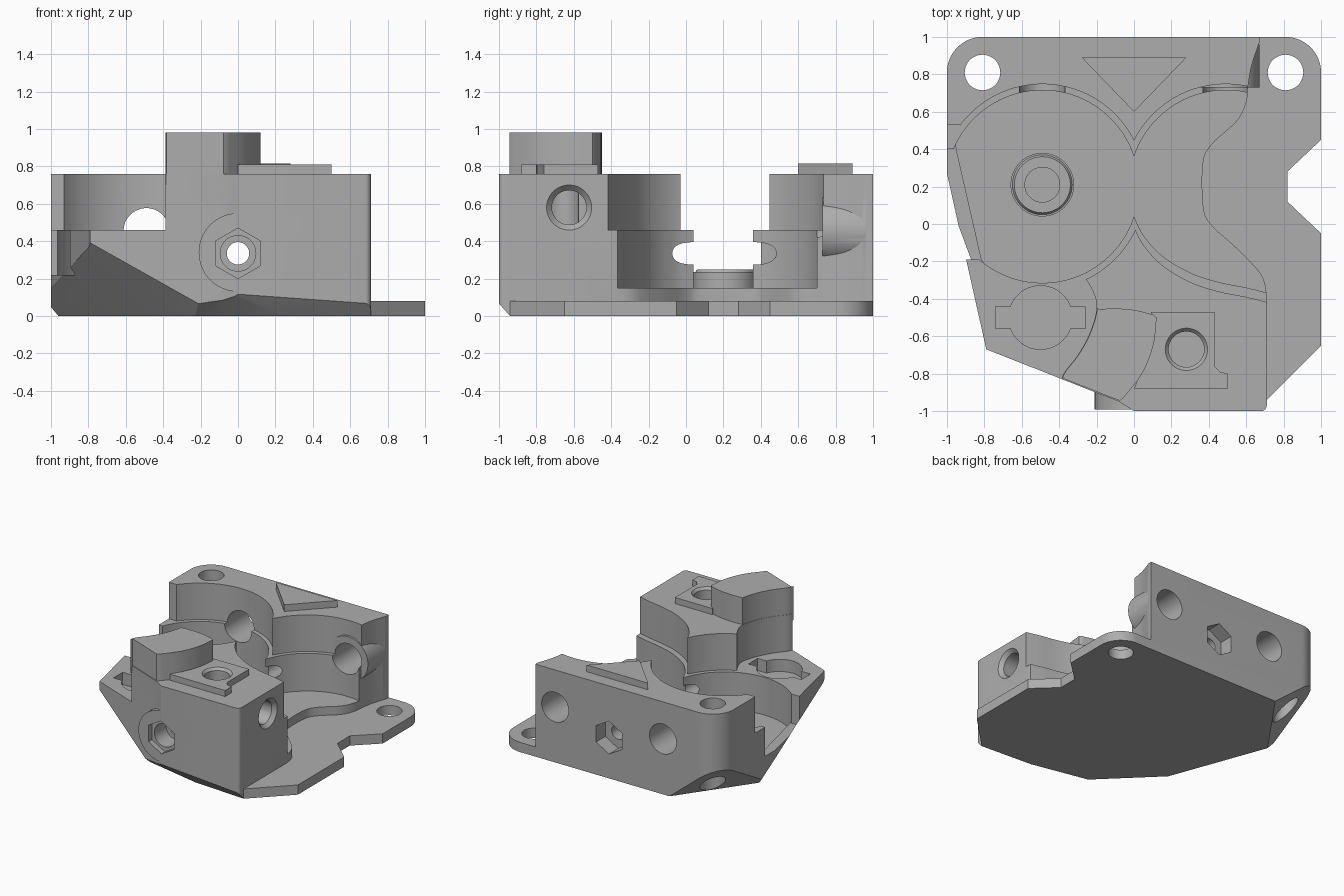
import bpy, bmesh, math
from mathutils import Vector, Matrix

old = bpy.data.objects.get("Cube")
if old:
    bpy.data.objects.remove(old, do_unlink=True)

grey = bpy.data.materials.new("plain grey")
grey.use_nodes = True
colour = (0.42, 0.42, 0.42, 1)
grey.diffuse_color = colour
grey.node_tree.nodes["Principled BSDF"].inputs["Base Color"].default_value = colour


def make(name, bm):
    bmesh.ops.recalc_face_normals(bm, faces=bm.faces)
    mesh = bpy.data.meshes.new(name)
    bm.to_mesh(mesh)
    bm.free()
    mesh.materials.append(grey)
    ob = bpy.data.objects.new(name, mesh)
    bpy.context.collection.objects.link(ob)
    return ob


def prism(name, pts, z0, z1):
    bm = bmesh.new()
    face = bm.faces.new([bm.verts.new((x, y, z0)) for x, y in pts])
    ext = bmesh.ops.extrude_face_region(bm, geom=[face])
    verts = [g for g in ext["geom"] if isinstance(g, bmesh.types.BMVert)]
    bmesh.ops.translate(bm, verts=verts, vec=(0, 0, z1 - z0))
    return make(name, bm)


def rod(name, start, end, r, sides=64, r2=None):
    a, b = Vector(start), Vector(end)
    bm = bmesh.new()
    rot = (b - a).to_track_quat("Z", "Y").to_matrix().to_4x4()
    bmesh.ops.create_cone(bm, cap_ends=True, segments=sides, radius1=r,
                          radius2=r if r2 is None else r2, depth=(b - a).length,
                          matrix=Matrix.Translation((a + b) / 2) @ rot)
    return make(name, bm)


def combine(target, tool, operation="DIFFERENCE", keep=False):
    tool.hide_render = True
    mod = target.modifiers.new("shape", "BOOLEAN")
    mod.operation, mod.object, mod.solver = operation, tool, "EXACT"
    bpy.context.view_layer.update()
    graph = bpy.context.evaluated_depsgraph_get()
    mesh = bpy.data.meshes.new_from_object(target.evaluated_get(graph))
    target.modifiers.clear()
    target.data = mesh
    if not keep:
        bpy.data.objects.remove(tool, do_unlink=True)


def arc(cx, cy, r, a0, a1, n=48):
    angles = [math.radians(a0 + (a1 - a0) * i / n) for i in range(n + 1)]
    return [(cx + r * math.cos(a), cy + r * math.sin(a)) for a in angles]


def smooth_path(pts, n=6):
    out = []
    for i in range(len(pts) - 1):
        p = [Vector(pts[max(0, min(len(pts) - 1, i + k))]) for k in (-1, 0, 1, 2)]
        for j in range(n):
            t = j / n
            v = 0.5 * (2 * p[1] + (p[2] - p[0]) * t
                       + (2 * p[0] - 5 * p[1] + 4 * p[2] - p[3]) * t ** 2
                       + (3 * p[1] - p[0] - 3 * p[2] + p[3]) * t ** 3)
            out.append(tuple(v))
    return out + [pts[-1]]


TOP = 1.3
BX, BY = 0.49, 0.2      # bore centres sit at x = +-BX

# stock with rounded back corners and a notched right edge
outline = arc(0.81, 0.81, 0.19, 0, 90, 16) + arc(-0.81, 0.81, 0.19, 90, 180, 16)
outline += [(-1, 0.27), (-0.79, -0.67), (-0.08, -0.95), (0, -1)]
outline += arc(0.68, -0.97, 0.03, -90, 0, 6)
outline += [(0.71, -0.94), (1, -0.65), (1, -0.05), (0.82, 0.12), (0.82, 0.28), (1, 0.45)]
housing = prism("housing", outline, 0, 0.76)

# thin plate on the right, bounded by the floor edge and the back wall end
floor_edge = smooth_path([(0.71, -0.38), (0.68, -0.27), (0.55, -0.13), (0.41, 0.0),
                          (0.37, 0.1), (0.37, 0.33), (0.42, 0.43), (0.55, 0.55),
                          (0.6, 0.65), (0.61, 0.74), (0.63, 0.85), (0.67, 0.97)])
combine(housing, prism("plate_cut", floor_edge + [(0.67, 1.2), (1.2, 1.2), (1.2, -1.2), (0.71, -1.2)],
                       0.08, TOP))


# twin-bore cavity, wider above the ledge
def right_bore(r, drop):
    front = smooth_path([(-0.03, 0.1), (0, 0.04 - drop), (0.05, -0.06 - drop),
                         (0.15, -0.17 - drop), (0.3, -0.26 - drop), (0.45, -0.31 - drop),
                         (0.6, -0.34 - drop), (0.72, -0.37 - drop)])
    front = [p for p in front[6:]]
    return arc(BX, BY, r, 180, 75) + [(0.9, 0.6), (0.9, -0.37 - drop)] + front[::-1]


def left_bore(r, clipped=False):
    pts = arc(-BX, BY, r, 0, 360, 96)[:-1]
    if not clipped:
        return pts
    out = []
    for x, y in pts:
        limit = -0.95 + (0.4 - y) * 0.228
        out.append((max(x, limit), y))
    return out


combine(housing, prism("left_floor_cut", left_bore(0.515, True), 0.15, 0.5))
combine(housing, prism("left_window_cut", left_bore(0.515), 0.22, TOP))
combine(housing, prism("right_floor_cut", right_bore(0.515, 0), 0.15, TOP))
combine(housing, prism("left_upper_cut", left_bore(0.548), 0.46, TOP))
combine(housing, prism("right_upper_cut", right_bore(0.548, 0.05), 0.46, TOP))
# opening in the left wall
combine(housing, prism("side_window_cut", [(-1.2, 0.4), (-0.95, 0.4), (-0.8, -0.19), (-1.2, -0.19)],
                       0.22, 0.6))

# lower front arm
step = smooth_path([(-0.28, -0.26), (-0.22, -0.36), (-0.2, -0.45), (-0.235, -0.58),
                    (-0.3, -0.7), (-0.37, -0.79), (-0.39, -0.84)])
combine(housing, prism("arm_cut", [(-1.2, 0.53), (-0.93, 0.53), (-0.9, 0.2), (-0.4, 0)] + step
                       + [(-0.39, -1.2), (-1.2, -1.2)], 0.46, TOP))

# tall curved tower
tower = step[12:] + [(-0.385, -0.825), (-0.08, -0.945)]
tower += smooth_path([(-0.06, -0.93), (0.04, -0.8), (0.1, -0.65), (0.118, -0.5)]) + [(0.1, -0.485)]
tower += smooth_path([(0.1, -0.485), (0, -0.46), (-0.1, -0.452), (-0.19, -0.455)])[1:]
tower = [(x + 0.003, y) for x, y in tower]
combine(housing, prism("tower", tower, 0.7, 0.98), "UNION")

# round collar on the front and barrel on the back wall end
combine(housing, rod("collar", (0, -0.7, 0.34), (0, -0.993, 0.34), 0.21), "UNION")
combine(housing, rod("barrel", (0.49, 0.73, 0.455), (0.49, 0.96, 0.455), 0.18), "UNION")

# sloped underside facets
facets = [((-0.55, 1), (-0.96, 0.42), 1.0), ((-0.96, 0.42), (-0.66, -0.385), 1.7),
          ((-0.66, -0.385), (-0.23, -0.81), 1.33), ((-0.23, -0.81), (0.25, -0.91), 0.8),
          ((0.25, -0.91), (0.71, -0.94), 1.1)]
for p, q, slope in facets:
    p, q = Vector((*p, 0)), Vector((*q, 0))
    along = (q - p).normalized()
    inward = Vector((slope * along.y, -slope * along.x, -1)).normalized()
    bm = bmesh.new()
    bmesh.ops.create_cube(bm, size=4, matrix=Matrix.Translation((p + q) / 2 + inward * 2)
                          @ inward.to_track_quat("Z", "Y").to_matrix().to_4x4())
    combine(housing, make("facet_cut", bm))

# back wall ports and corner mounting holes
for side in (-1, 1):
    combine(housing, rod("port_cut", (side * BX, 0.55, 0.455), (side * BX, 1.2, 0.455), 0.122))
    combine(housing, rod("mount_cut", (side * 0.81, 0.81, -0.2), (side * 0.81, 0.81, TOP), 0.095))

# central bolt bore with hexagonal pockets at both ends
combine(housing, rod("bolt_cut", (0, -1.2, 0.335), (0, 1.2, 0.335), 0.06))
combine(housing, rod("front_hex_cut", (0, -1.2, 0.335), (0, -0.95, 0.335), 0.135, 6))
combine(housing, rod("front_round_cut", (0, -1.2, 0.335), (0, -0.8, 0.335), 0.095))
combine(housing, rod("back_hex_cut", (0, 0.88, 0.335), (0, 1.2, 0.335), 0.135, 6))

# key-shaped recess on the arm
combine(housing, rod("recess_round_cut", (-0.5, -0.5, 0.36), (-0.5, -0.5, 0.6), 0.17))
combine(housing, prism("recess_bar_cut", [(-0.74, -0.56), (-0.26, -0.56), (-0.26, -0.44), (-0.74, -0.44)],
                       0.36, 0.6))

# raised pad with its vertical port, and the side port that meets it
pad = prism("raised_pad", [(0, -0.88), (0.5, -0.88), (0.5, -0.8), (0.46, -0.79), (0.43, -0.76),
                           (0.43, -0.47), (0.09, -0.47), (0.09, -0.66)], 0.75, 0.81)
for part in (housing, pad):
    combine(part, rod("top_port_cut", (0.28, -0.67, 0.45), (0.28, -0.67, TOP), 0.095))
combine(pad, rod("top_port_rim", (0.28, -0.67, 0.79), (0.28, -0.67, 0.82), 0.095, r2=0.122))
combine(housing, rod("side_port_cut", (0.28, -0.625, 0.58), (0.9, -0.625, 0.58), 0.092))
combine(housing, rod("side_port_rim", (0.68, -0.625, 0.58), (0.72, -0.625, 0.58), 0.092, r2=0.13))

# raised triangle on the back wall
triangle = prism("raised_triangle", [(-0.28, 0.89), (0, 0.6), (0.28, 0.89)], 0.75, 0.815)

# ring seat on the cavity floor, with a flared foot
seat = rod("ring_seat", (-BX, 0.21, 0.14), (-BX, 0.21, 0.235), 0.17)
combine(seat, rod("seat_top", (-BX, 0.21, 0.22), (-BX, 0.21, 0.25), 0.17, r2=0.15), "UNION")
combine(seat, rod("seat_cut", (-BX, 0.21, 0.1), (-BX, 0.21, 0.3), 0.093))

for part in (housing, pad, triangle, seat):
    bpy.ops.object.select_all(action="DESELECT")
    part.select_set(True)
    bpy.context.view_layer.objects.active = part
    bpy.ops.object.shade_smooth_by_angle(angle=math.radians(25))
